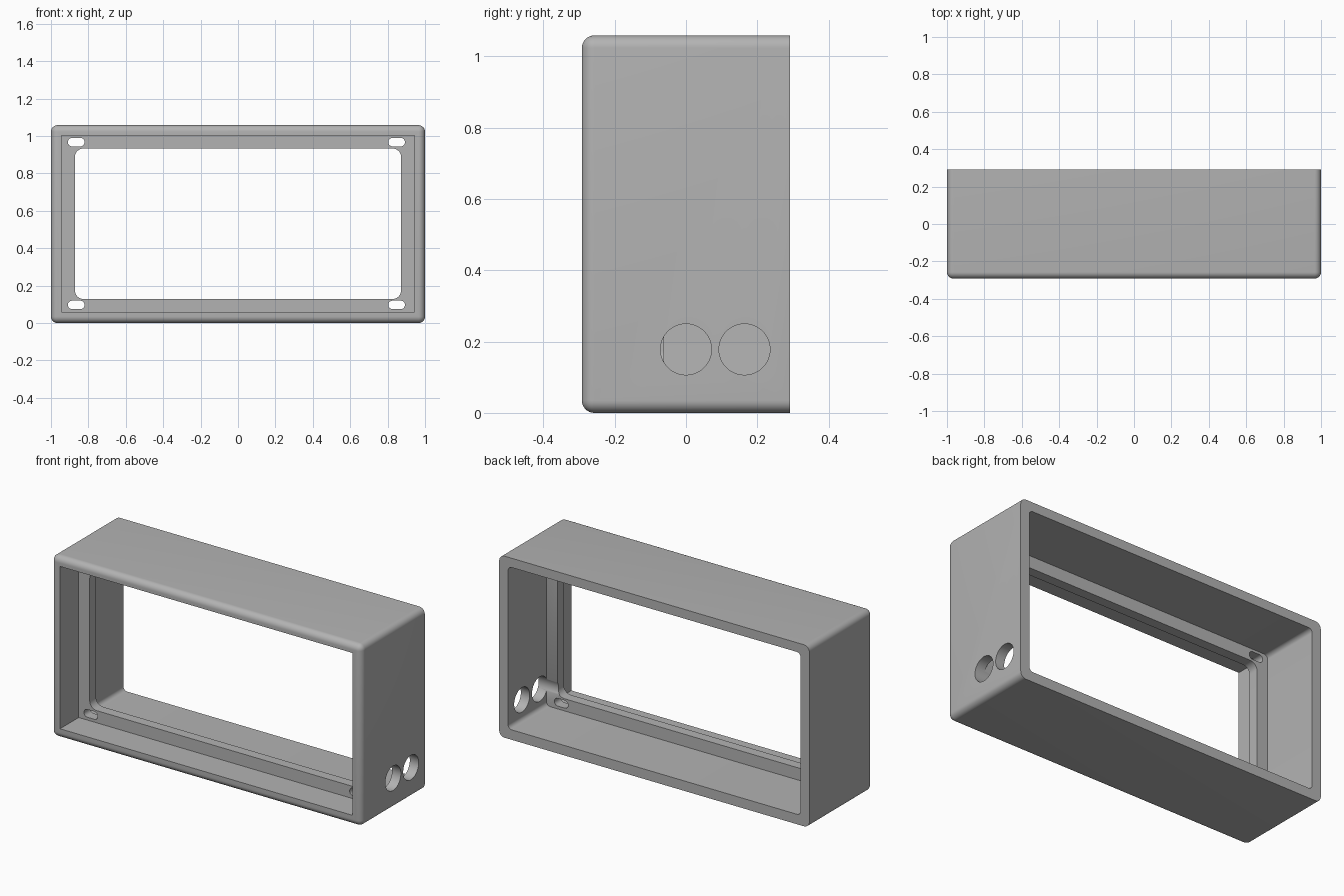
import bpy, bmesh, math
from mathutils import Matrix, Vector

if "Cube" in bpy.data.objects:
    bpy.data.objects.remove(bpy.data.objects["Cube"], do_unlink=True)

H, D = 1.058, 0.292          # height, half depth
MID = H / 2

grey = bpy.data.materials.new("plain grey")
grey.use_nodes = True
colour = (0.45, 0.45, 0.45, 1)
grey.diffuse_color = colour
grey.node_tree.nodes["Principled BSDF"].inputs["Base Color"].default_value = colour


def finish(bm, name):
    bmesh.ops.recalc_face_normals(bm, faces=bm.faces)
    mesh = bpy.data.meshes.new(name)
    bm.to_mesh(mesh)
    bm.free()
    mesh.materials.append(grey)
    obj = bpy.data.objects.new(name, mesh)
    bpy.context.collection.objects.link(obj)
    return obj


def prism(name, cx, cz, w, h, r, y0, y1, steps=8):
    """Rounded rectangle in x-z, extruded along y."""
    bm = bmesh.new()
    ring = []
    for q, (sx, sz) in enumerate([(1, 1), (-1, 1), (-1, -1), (1, -1)]):
        for i in range(steps + 1 if r else 1):
            a = (q + i / steps) * math.pi / 2
            ring.append(bm.verts.new((cx + sx * (w / 2 - r) + r * math.cos(a), y0,
                                      cz + sz * (h / 2 - r) + r * math.sin(a))))
    bmesh.ops.remove_doubles(bm, verts=ring, dist=0.0001)
    face = bm.faces.new([v for v in ring if v.is_valid])
    out = bmesh.ops.extrude_face_region(bm, geom=[face])
    bmesh.ops.translate(bm, vec=(0, y1 - y0, 0),
                        verts=[v for v in out["geom"] if isinstance(v, bmesh.types.BMVert)])
    return finish(bm, name)


def drill(name, y, z, r):
    """Cylinder along x through the left wall."""
    bm = bmesh.new()
    place = Matrix.Translation(Vector((1, y, z))) @ Matrix.Rotation(math.pi / 2, 4, "Y")
    bmesh.ops.create_cone(bm, cap_ends=True, segments=48, radius1=r, radius2=r,
                          depth=0.3, matrix=place)
    return finish(bm, name)


# Outer case: block rounded everywhere except around the flat back
bm = bmesh.new()
bmesh.ops.create_cube(bm, size=1, matrix=Matrix.Translation((0, 0, MID))
                      @ Matrix.Diagonal((2, 2 * D, H, 1)))
soft = [e for e in bm.edges if min(v.co.y for v in e.verts) < 0]
bmesh.ops.bevel(bm, geom=soft, offset=0.035, segments=8, profile=0.5, affect="EDGES")
case = finish(bm, "display_case")

# Pockets either side of the flange, window, mounting slots and cable holes
cutters = [
    prism("front_pocket", 0, 0.531, 1.886, 0.946, 0, -0.4, -0.12),
    prism("back_pocket", 0, 0.531, 1.886, 0.946, 0.025, -0.062, 0.4),
    prism("window", 0, 0.531, 1.744, 0.804, 0.045, -0.3, 0.1),
]
for x in (-0.865, 0.848):
    for z in (0.097, 0.967):
        cutters.append(prism("slot", x, z, 0.089, 0.045, 0.0222, -0.2, 0.05))
for y in (0, 0.164):
    cutters.append(drill("cable_hole", y, 0.178, 0.0715))

bpy.context.view_layer.objects.active = case
for cutter in cutters:
    mod = case.modifiers.new(cutter.name, "BOOLEAN")
    mod.operation, mod.solver, mod.object = "DIFFERENCE", "EXACT", cutter
    bpy.ops.object.modifier_apply(modifier=mod.name)
    bpy.data.objects.remove(cutter, do_unlink=True)

bpy.ops.object.select_all(action="DESELECT")
case.select_set(True)
bpy.ops.object.shade_smooth_by_angle(angle=math.radians(30))
